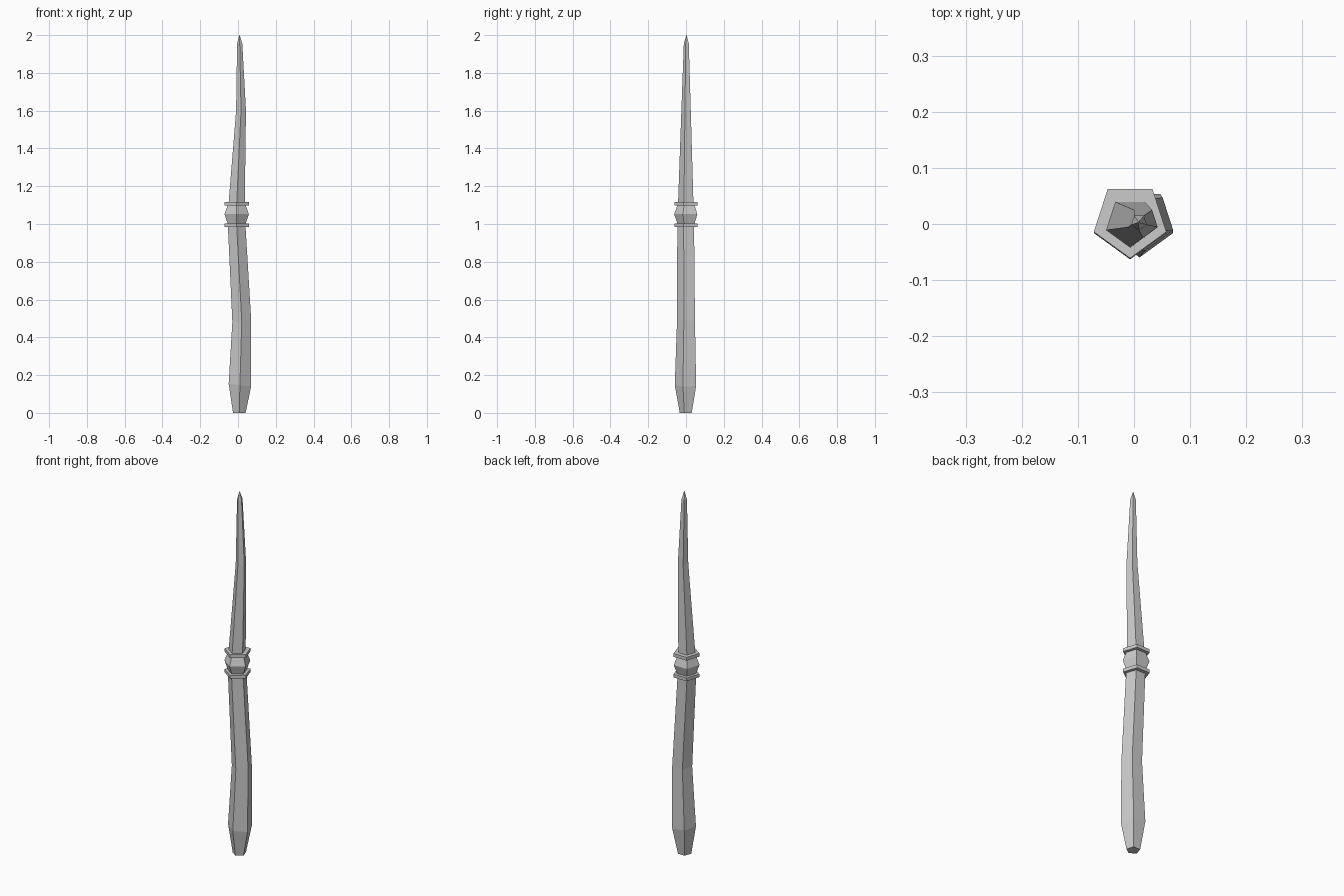
import bpy, bmesh
from math import sin, cos, pi

if "Cube" in bpy.data.objects:
    bpy.data.objects.remove(bpy.data.objects["Cube"])


def pentagon_loft(name, sections):
    """Skin five-sided sections (x, y, z, radius, tilt) with a corner facing -y."""
    bm = bmesh.new()
    rings = []
    for cx, cy, z, r, tilt in sections:
        ring = []
        for i in range(5):
            a = -pi / 2 + i * 2 * pi / 5
            dx = r * cos(a)
            ring.append(bm.verts.new((cx + dx, cy + r * sin(a), z + tilt * dx)))
        rings.append(ring)
    for low, high in zip(rings, rings[1:]):
        for i in range(5):
            j = (i + 1) % 5
            bm.faces.new((low[i], low[j], high[j], high[i]))
    bm.faces.new(rings[0][::-1])
    bm.faces.new(rings[-1])
    bmesh.ops.remove_doubles(bm, verts=bm.verts, dist=1e-5)
    bmesh.ops.recalc_face_normals(bm, faces=bm.faces)
    mesh = bpy.data.meshes.new(name)
    bm.to_mesh(mesh)
    bm.free()
    obj = bpy.data.objects.new(name, mesh)
    bpy.context.collection.objects.link(obj)
    return obj


# Curved grip with tapered butt
pentagon_loft("handle", [
    (0.007, 0.002, 0.0, 0.035, 0),
    (0.010, 0.003, 0.147, 0.0625, -0.12),
    (0.020, 0.005, 0.485, 0.0525, 0.08),
    (-0.007, 0.003, 0.99, 0.049, 0),
])

# Two thin collars
for name, z in (("lower_collar", 0.985), ("upper_collar", 1.099)):
    pentagon_loft(name, [
        (-0.007, 0.007, z, 0.068, 0),
        (-0.007, 0.007, z + 0.018, 0.068, 0),
    ])

# Faceted bead between the collars
pentagon_loft("bead", [
    (-0.007, 0.005, 1.0, 0.049, 0),
    (-0.007, 0.005, 1.052, 0.068, 0),
    (-0.007, 0.005, 1.102, 0.049, 0),
])

# Slender bent shaft ending in a point
pentagon_loft("shaft", [
    (-0.007, 0.003, 1.11, 0.045, 0),
    (0.016, 0.003, 1.6, 0.0275, 0.08),
    (0.009, 0.003, 1.955, 0.0145, 0),
    (0.008, 0.003, 2.0, 0.001, 0),
])
